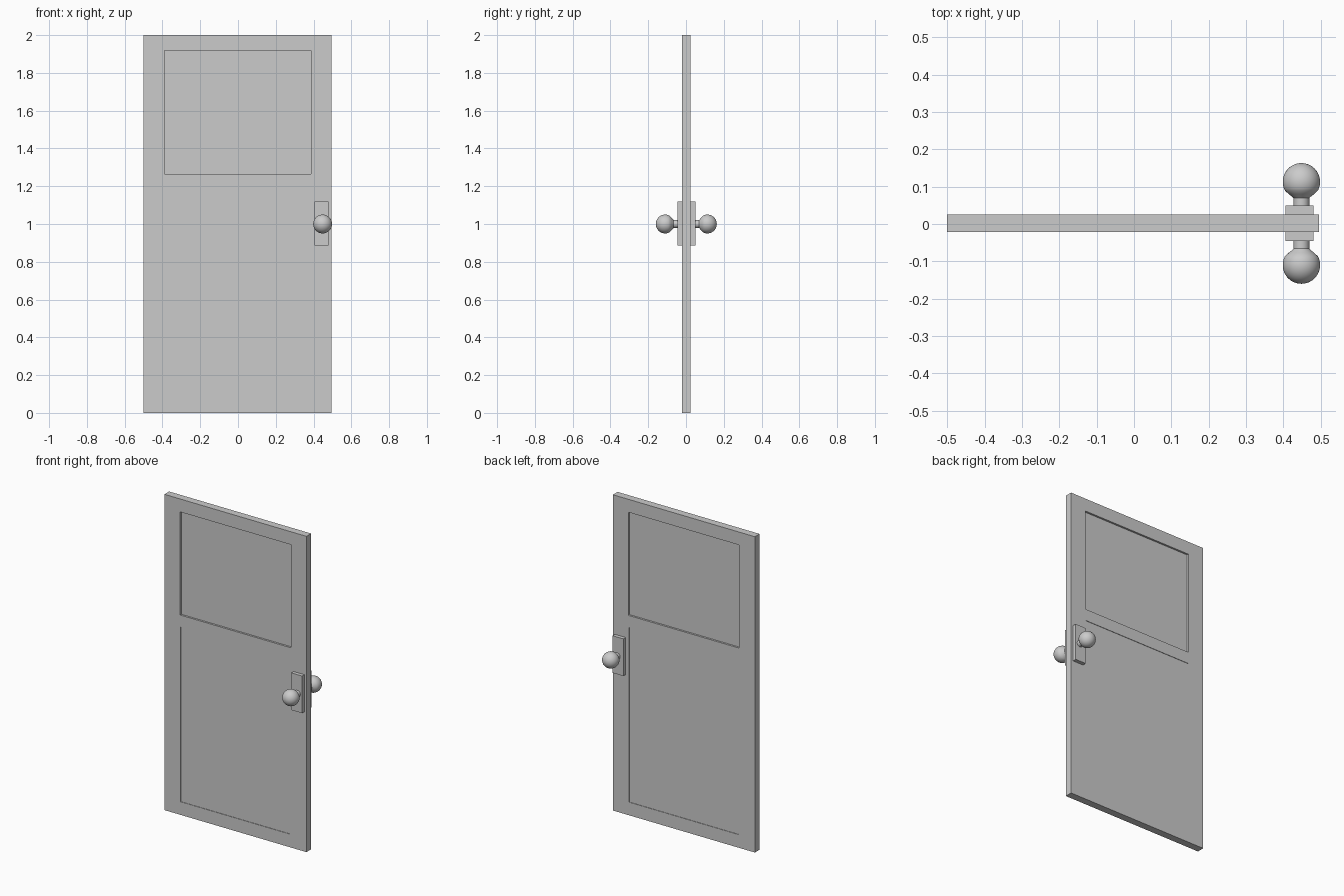
import bpy, bmesh, math
from mathutils import Matrix, Vector

if "Cube" in bpy.data.objects:
    bpy.data.objects.remove(bpy.data.objects["Cube"])


def box(name, x, y, z):
    """Box from (min, max) ranges."""
    bm = bmesh.new()
    bmesh.ops.create_cube(bm, size=1)
    for v in bm.verts:
        v.co = Vector([(r[0] + r[1]) / 2 + c * (r[1] - r[0]) for c, r in zip(v.co, (x, y, z))])
    me = bpy.data.meshes.new(name)
    bm.to_mesh(me)
    bm.free()
    ob = bpy.data.objects.new(name, me)
    bpy.context.collection.objects.link(ob)
    return ob


def knob(name, side, base, centre, radius=0.05, steps=48):
    """Lathe a neck flaring into a ball, pointing along side * y."""
    prof = [(0.021, base), (0.021, centre - 0.044), (0.025, centre - 0.040),
            (0.034, centre - 0.033)]
    for i in range(15):
        a = math.radians(-28 + 118 * i / 14)
        prof.append((radius * math.cos(a) if i < 14 else 0, centre + radius * math.sin(a)))
    bm = bmesh.new()
    vs = [bm.verts.new((r, side * y, 0)) for r, y in prof]
    edges = [bm.edges.new(p) for p in zip(vs, vs[1:])]
    bmesh.ops.spin(bm, geom=vs + edges, cent=(0, 0, 0), axis=(0, 1, 0),
                   angle=math.tau, steps=steps)
    bmesh.ops.remove_doubles(bm, verts=bm.verts, dist=1e-5)
    bmesh.ops.holes_fill(bm, edges=bm.edges, sides=0)
    bmesh.ops.recalc_face_normals(bm, faces=bm.faces)
    bmesh.ops.transform(bm, matrix=Matrix.Translation((0.448, 0, 1.0)), verts=bm.verts)
    me = bpy.data.meshes.new(name)
    bm.to_mesh(me)
    bm.free()
    ob = bpy.data.objects.new(name, me)
    bpy.context.collection.objects.link(ob)
    bpy.ops.object.select_all(action='DESELECT')
    ob.select_set(True)
    bpy.context.view_layer.objects.active = ob
    bpy.ops.object.shade_smooth_by_angle(angle=math.radians(35))


# Door slab
FRONT, BACK = -0.022, 0.025
door = box("door_slab", (-0.5, 0.495), (FRONT, BACK), (0, 2))

# Recessed panels on both faces: x range, z range, depth
panels = {"upper": ((-0.39, 0.387), (1.265, 1.918), 0.012),
          "lower": ((-0.387, 0.382), (0.083, 1.19), 0.003)}
for label, (px, pz, depth) in panels.items():
    for side, py in (("front", (FRONT - 0.05, FRONT + depth)),
                     ("back", (BACK - depth, BACK + 0.05))):
        cutter = box(f"{label}_{side}_panel_cutter", px, py, pz)
        cutter.hide_render = True
        cutter.hide_set(True)
        mod = door.modifiers.new(cutter.name, 'BOOLEAN')
        mod.operation = 'DIFFERENCE'
        mod.solver = 'EXACT'
        mod.object = cutter

# Handle plates
box("front_plate", (0.405, 0.48), (-0.045, FRONT), (0.885, 1.12))
box("back_plate", (0.405, 0.48), (BACK, 0.049), (0.885, 1.12))

# Knobs
knob("front_knob", -1, 0.043, 0.110)
knob("back_knob", 1, 0.047, 0.113)
